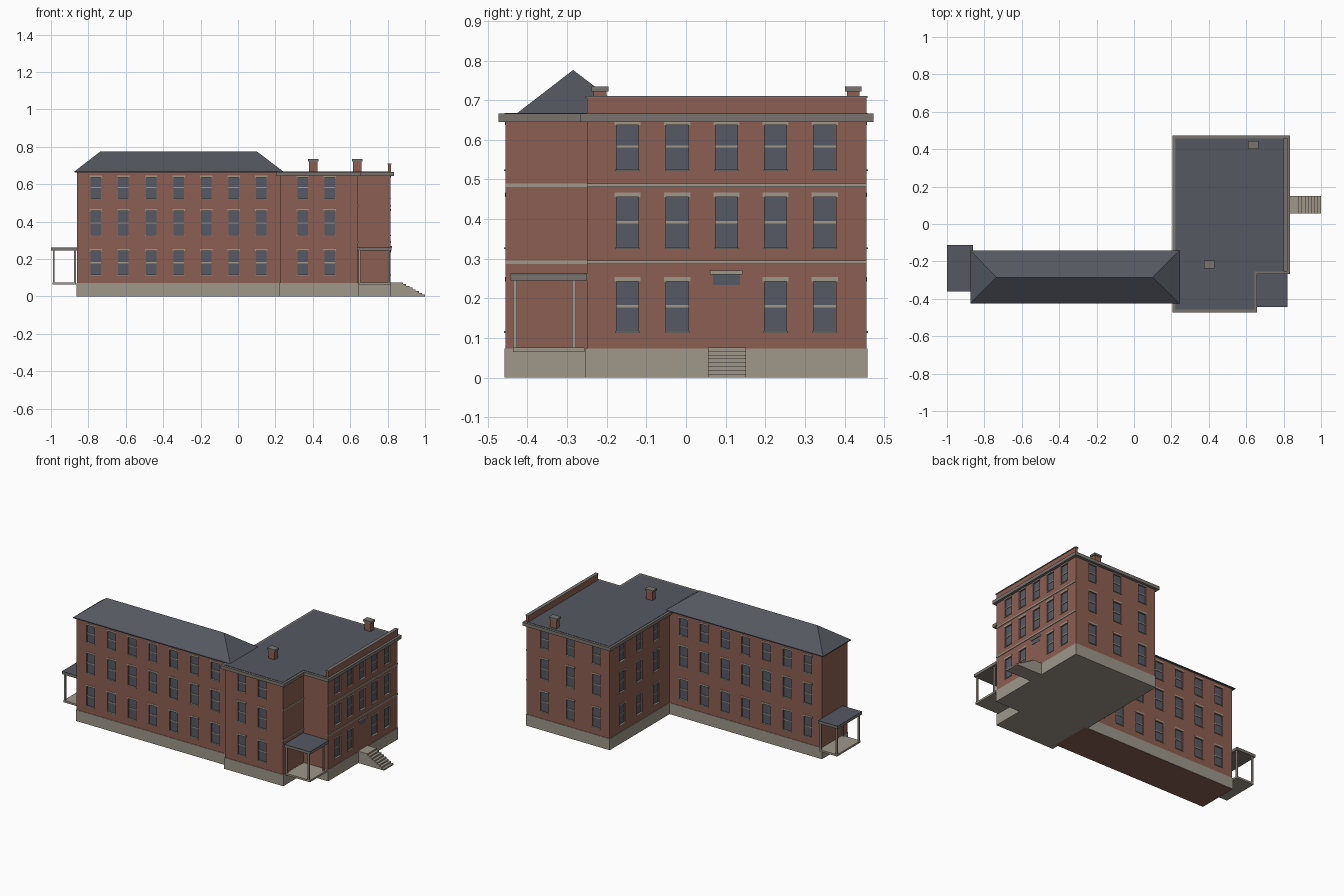
import bpy, bmesh

if "Cube" in bpy.data.objects:
    bpy.data.objects.remove(bpy.data.objects["Cube"])


def material(name, rgb):
    m = bpy.data.materials.new(name)
    m.use_nodes = True
    m.diffuse_color = (*rgb, 1)
    m.node_tree.nodes["Principled BSDF"].inputs["Base Color"].default_value = (*rgb, 1)
    return m


BRICK = material("red brick", (0.262, 0.114, 0.084))
SLATE = material("slate", (0.089, 0.098, 0.117))
GLASS = material("window glass", (0.092, 0.102, 0.125))
STONE = material("pale stone", (0.342, 0.309, 0.254))
TRIM = material("grey cornice", (0.195, 0.174, 0.156))


def finish(name, bm, mat):
    bmesh.ops.recalc_face_normals(bm, faces=bm.faces)
    me = bpy.data.meshes.new(name)
    bm.to_mesh(me)
    bm.free()
    me.materials.append(mat)
    ob = bpy.data.objects.new(name, me)
    bpy.context.collection.objects.link(ob)
    return ob


def add_prism(bm, outline, z0, z1):
    face = bm.faces.new([bm.verts.new((x, y, z0)) for x, y in outline])
    top = bmesh.ops.extrude_face_region(bm, geom=[face], use_keep_orig=True)["geom"]
    for v in top:
        if isinstance(v, bmesh.types.BMVert):
            v.co.z = z1


def boxes(name, bounds, mat):
    bm = bmesh.new()
    for x0, x1, y0, y1, z0, z1 in bounds:
        add_prism(bm, [(x0, y0), (x1, y0), (x1, y1), (x0, y1)], z0, z1)
    return finish(name, bm, mat)


def ell(name, grow, z0, z1, mat):
    """Main block plan with its notched corner, grown outward."""
    x0, x1, xn = 0.225 - grow, 0.815 + grow, 0.64 + grow
    y0, y1, yn = -0.455 - grow, 0.455 + grow, -0.25 - grow
    bm = bmesh.new()
    add_prism(bm, [(x0, y0), (xn, y0), (xn, yn), (x1, yn), (x1, y1), (x0, y1)], z0, z1)
    return finish(name, bm, mat)


def on_wall(wall, c, w, z0, z1, inner, outer):
    """Box on a wall; wall = (axis, sign, plane), depths measured outward."""
    axis, s, p = wall
    a, b = sorted((p + s * inner, p + s * outer))
    side = (c - w / 2, c + w / 2)
    return (a, b, *side, z0, z1) if axis == "x" else (*side, a, b, z0, z1)


# Brick bodies and stone bases
wing = boxes("wing_walls", [(-0.86, 0.24, -0.412, -0.152, 0, 0.662)], BRICK)
main = ell("main_walls", 0, 0.01, 0.65, BRICK)
boxes("wing_base", [(-0.863, 0.23, -0.415, -0.149, 0.001, 0.073)], STONE)
ell("main_base", 0.003, 0, 0.073, STONE)

# Windows: sill height, glass top, sash bar
ROWS = [(0.117, 0.243, 0.18), (0.328, 0.456, 0.392), (0.525, 0.637, 0.583)]
WING_X = [-0.76 + i * 0.1475 for i in range(7)]
FACADES = [
    ("wing_front", wing, ("y", -1, -0.412), WING_X),
    ("wing_back", wing, ("y", 1, -0.152), WING_X),
    ("main_front", main, ("y", -1, -0.455), [0.345, 0.49]),
    ("main_back", main, ("y", 1, 0.455), [0.32, 0.505, 0.69]),
    ("main_inner", main, ("x", -1, 0.225), [-0.02, 0.15, 0.325]),
    ("main_entrance", main, ("x", 1, 0.815), [-0.148, -0.022, 0.102, 0.226, 0.35]),
]
cuts = {wing: [], main: []}
for name, body, wall, centres in FACADES:
    glass, stone = [], []
    for c in centres:
        for row, (z0, z1, zs) in enumerate(ROWS):
            if name == "main_entrance" and row == 0 and abs(c - 0.102) < 0.01:
                continue
            cuts[body].append(on_wall(wall, c, 0.056, z0, z1, -0.01, 0.01))
            glass.append(on_wall(wall, c, 0.058, z0, z1, -0.012, -0.008))
            stone += [
                on_wall(wall, c, 0.066, z1, z1 + 0.011, -0.004, 0.002),
                on_wall(wall, c, 0.062, z0 - 0.004, z0, -0.01, 0.004),
                on_wall(wall, c, 0.056, zs - 0.003, zs + 0.003, -0.01, -0.005),
            ]
    boxes(name + "_panes", glass, GLASS)
    boxes(name + "_lintels_sills", stone, STONE)

# Recess the window openings
for body, bounds in cuts.items():
    cutter = boxes("opening_cutter", bounds, BRICK)
    cutter.hide_render = True
    mod = body.modifiers.new("openings", "BOOLEAN")
    mod.operation, mod.solver, mod.object = "DIFFERENCE", "EXACT", cutter
    bpy.context.view_layer.objects.active = body
    bpy.ops.object.modifier_apply(modifier=mod.name)
    bpy.data.objects.remove(cutter)

# String courses on the entrance side
boxes("string_courses", [b for z in (0.287, 0.481) for b in (
    (0.81, 0.819, -0.25, 0.455, z, z + 0.009),
    (0.635, 0.643, -0.455, -0.25, z, z + 0.009))], STONE)

# Entrance transom, lintel and steps
EAST = ("x", 1, 0.815)
boxes("entrance_transom", [on_wall(EAST, 0.102, 0.068, 0.234, 0.26, -0.002, 0.002)], GLASS)
boxes("entrance_lintel", [on_wall(EAST, 0.102, 0.082, 0.26, 0.27, -0.002, 0.008)], STONE)
steps = 8
boxes("entrance_steps", [(0.81 if i == 0 else 0.865 + i * 0.0169, 0.8819 + i * 0.0169,
                          0.055, 0.151, 0, 0.076 * (1 - i / steps))
                         for i in range(steps)], STONE)

# Main flat roof, cornice and parapet
ell("main_cornice", 0.018, 0.645, 0.666, TRIM)
ell("main_flat_roof", 0.003, 0.66, 0.668, SLATE)
boxes("parapet", [(0.802, 0.818, -0.25, 0.455, 0.66, 0.706)], BRICK)
boxes("parapet_coping", [(0.799, 0.821, -0.253, 0.458, 0.705, 0.711)], TRIM)

# Chimneys
for i, (x, y) in enumerate([(0.402, -0.217), (0.637, 0.422)]):
    boxes(f"chimney_{i + 1}", [(x - 0.022, x + 0.022, y - 0.016, y + 0.016, 0.66, 0.725)], BRICK)
    boxes(f"chimney_cap_{i + 1}", [(x - 0.028, x + 0.028, y - 0.021, y + 0.021, 0.722, 0.734)], TRIM)

# Hipped wing roof: eaves slab with its top closed to a ridge
bm = bmesh.new()
lo = [bm.verts.new((x, y, 0.662)) for x, y in
      [(-0.875, -0.425), (0.242, -0.425), (0.242, -0.142), (-0.875, -0.142)]]
hi = [bm.verts.new((v.co.x, v.co.y, 0.668)) for v in lo]
r0, r1 = (bm.verts.new((x, -0.285, 0.776)) for x in (-0.735, 0.1))
bm.faces.new(lo)
for i in range(4):
    j = (i + 1) % 4
    bm.faces.new([lo[i], lo[j], hi[j], hi[i]])
for face in ([hi[0], hi[1], r1, r0], [hi[1], hi[2], r1],
             [hi[2], hi[3], r0, r1], [hi[3], hi[0], r0]):
    bm.faces.new(face)
finish("wing_hip_roof", bm, SLATE)


# Porches: floor slab, posts, cornice slab and slate cover
def porch(name, x0, x1, y0, y1, posts):
    boxes(name + "_floor", [(x0 + 0.008, x1 - 0.004, y0 + 0.006, y1 - 0.006, 0.064, 0.076)], STONE)
    boxes(name + "_posts", [(x - 0.005, x + 0.005, y - 0.005, y + 0.005, 0.07, 0.25)
                            for x, y in posts], STONE)
    boxes(name + "_roof", [(x0, x1, y0, y1, 0.245, 0.26)], TRIM)
    boxes(name + "_roof_cover", [(x0, x1, y0, y1, 0.26, 0.263)], SLATE)


porch("side_porch", 0.64, 0.822, -0.443, -0.25,
      [(0.806, -0.432), (0.806, -0.283), (0.65, -0.432)])
porch("end_porch", -1.0, -0.862, -0.362, -0.112,
      [(x, y) for x in (-0.985, -0.872) for y in (-0.35, -0.124)])
